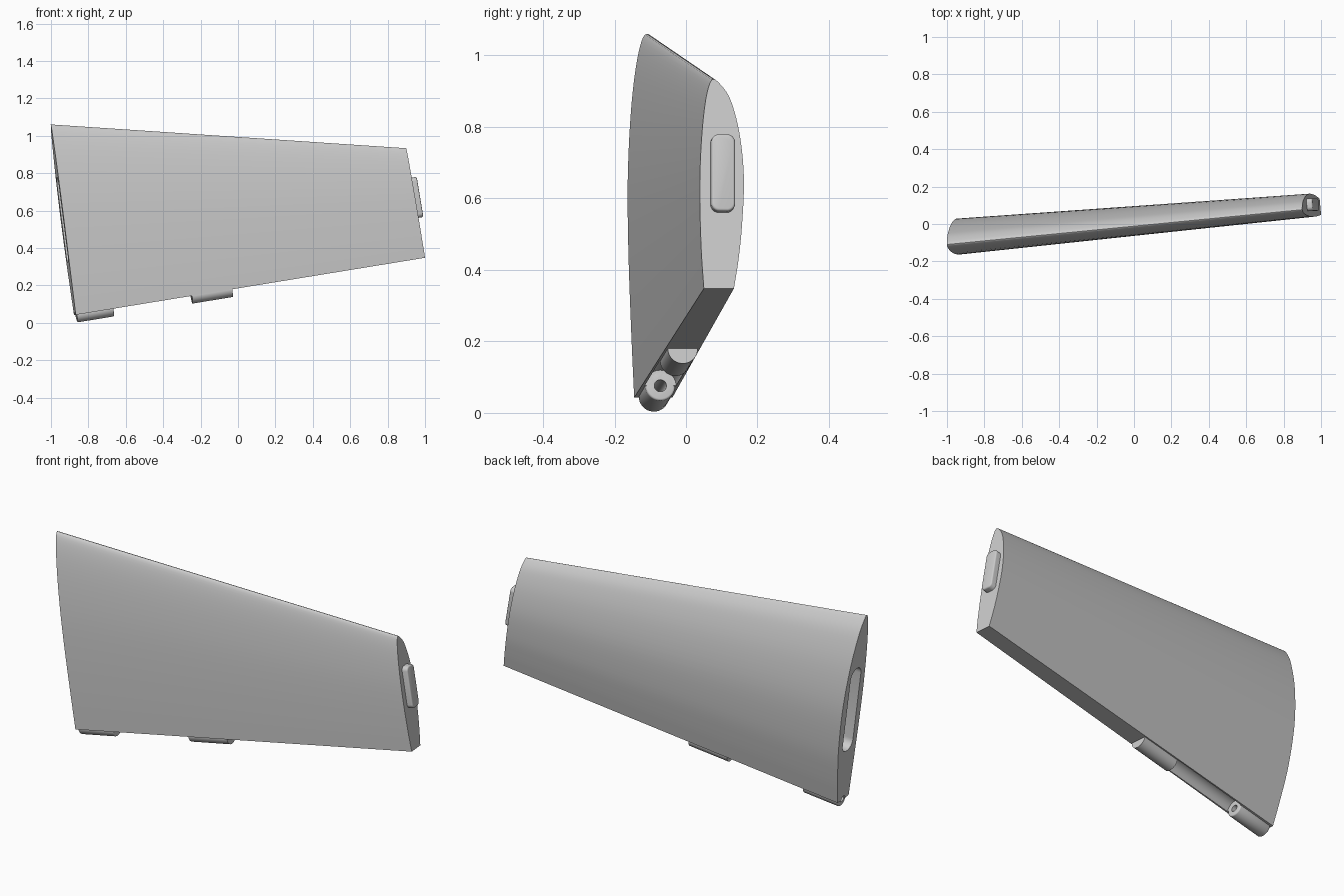
import bpy, bmesh, math
from mathutils import Vector, Matrix

cube = bpy.data.objects.get("Cube")
if cube:
    bpy.data.objects.remove(cube, do_unlink=True)

grey = bpy.data.materials.new("plain grey")
grey.use_nodes = True
colour = (0.6, 0.6, 0.6, 1)
grey.diffuse_color = colour
grey.node_tree.nodes["Principled BSDF"].inputs["Base Color"].default_value = colour


def make_object(name, bm):
    bmesh.ops.recalc_face_normals(bm, faces=bm.faces)
    mesh = bpy.data.meshes.new(name)
    bm.to_mesh(mesh)
    bm.free()
    mesh.materials.append(grey)
    obj = bpy.data.objects.new(name, mesh)
    bpy.context.collection.objects.link(obj)
    return obj


def activate(obj):
    bpy.ops.object.select_all(action='DESELECT')
    obj.select_set(True)
    bpy.context.view_layer.objects.active = obj


def cut(target, cutter, remove=True):
    mod = target.modifiers.new("cut", 'BOOLEAN')
    mod.operation = 'DIFFERENCE'
    mod.solver = 'EXACT'
    mod.object = cutter
    activate(target)
    bpy.ops.object.modifier_apply(modifier=mod.name)
    if remove:
        bpy.data.objects.remove(cutter, do_unlink=True)


def smooth(points, steps=5):
    """Catmull-Rom curve through the points, ends included."""
    pts = [2 * points[0] - points[1]] + points + [2 * points[-1] - points[-2]]
    out = []
    for a, b, c, d in zip(pts, pts[1:], pts[2:], pts[3:]):
        for i in range(steps):
            t = i / steps
            out.append(0.5 * (2 * b + (c - a) * t + (2 * a - 5 * b + 4 * c - d) * t * t
                              + (3 * b - a - 3 * c + d) * t ** 3))
    return out + [points[-1]]


# Airfoil outline: chord fraction, y at the tip, y at the root
OUTLINE = [(1, .05, -.145), (.825, .043, -.153), (.605, .039, -.161), (.4, .04, -.163),
           (.21, .047, -.154), (.07, .058, -.137), (0, .073, -.115), (.02, .095, -.085),
           (.098, .125, -.045), (.26, .15, .002), (.467, .162, .028), (.69, .157, .02),
           (.86, .147, -.008), (1, .134, -.038)]
curve = smooth([Vector(p) for p in OUTLINE])
SKEW = 0.09


def root_point(y, z):
    return Vector((-1 + 0.128 * (1.058 - z) - SKEW * (y + 0.115), y, z))


def tip_point(y, z):
    return Vector((0.9 + 0.168 * (0.932 - z) - SKEW * (y - 0.073), y, z))


# Wing panel: loft between the two sections
bm = bmesh.new()
root = [bm.verts.new(root_point(p.z, 1.058 - 1.015 * p.x)) for p in curve]
tip = [bm.verts.new(tip_point(p.y, 0.932 - 0.584 * p.x)) for p in curve]
for i in range(len(curve)):
    j = (i + 1) % len(curve)
    bm.faces.new((root[i], root[j], tip[j], tip[i]))
bm.faces.new(root)
bm.faces.new(tip)
wing = make_object("wing_panel", bm)


def rounded_block(name, centre, slope, depth, width, height, radius, rim=0):
    """Block with rounded corners lying on a sloped end face."""
    bm = bmesh.new()
    bmesh.ops.create_cube(bm, size=1)
    bmesh.ops.scale(bm, vec=(depth, width, height), verts=bm.verts)
    edges = [e for e in bm.edges if abs(e.verts[0].co.x - e.verts[1].co.x) > depth / 2]
    bmesh.ops.bevel(bm, geom=edges, offset=radius, segments=6, profile=0.5, affect='EDGES')
    if rim:
        edges = [e for e in bm.edges if all(v.co.x > depth / 2 - 0.001 for v in e.verts)]
        bmesh.ops.bevel(bm, geom=edges, offset=rim, segments=3, profile=0.5, affect='EDGES')
    normal = Vector((1, SKEW, slope)).normalized()
    up = Vector((-slope, 0, 1)).normalized()
    side = up.cross(normal)
    turn = Matrix((normal, side, up)).transposed().to_4x4()
    bmesh.ops.transform(bm, matrix=Matrix.Translation(centre) @ turn, verts=bm.verts)
    return make_object(name, bm)


# Tip tab and the matching pocket in the root
tab = rounded_block("tip_tab", tip_point(0.102, 0.668), 0.168, 0.06, 0.067, 0.218, 0.022, 0.007)
pocket = rounded_block("pocket_cutter", root_point(-0.07, 0.55), 0.128, 0.3, 0.1, 0.46, 0.045)
cut(wing, pocket)

# Hinge line along the trailing edge
START = root_point(-0.0915, 0.043)
END = tip_point(0.092, 0.348)
AXIS = (END - START).normalized()


def barrel(name, x0, x1, radius, rim=0):
    """Cylinder on the hinge line between two x positions."""
    a, b = [START + AXIS * ((x - START.x) / AXIS.x) for x in (x0, x1)]
    bm = bmesh.new()
    bmesh.ops.create_cone(bm, cap_ends=True, segments=40, radius1=radius, radius2=radius,
                          depth=(b - a).length)
    if rim:
        edges = [e for e in bm.edges if len(e.link_faces[0].verts) != len(e.link_faces[1].verts)]
        bmesh.ops.bevel(bm, geom=edges, offset=rim, segments=3, profile=0.5, affect='EDGES')
    turn = AXIS.to_track_quat('Z', 'Y').to_matrix().to_4x4()
    bmesh.ops.transform(bm, matrix=Matrix.Translation((a + b) / 2) @ turn, verts=bm.verts)
    return make_object(name, bm)


# Groove between the knuckles, then the knuckles and their pin hole
cut(wing, barrel("groove_cutter", -0.67, -0.25, 0.044))
outer = barrel("outer_knuckle", -0.866, -0.67, 0.042, 0.006)
inner = barrel("inner_knuckle", -0.25, -0.035, 0.042)
pin = barrel("pin_cutter", -0.95, -0.15, 0.017)
cut(wing, pin, remove=False)
cut(outer, pin, remove=False)
cut(inner, pin)

for obj in (wing, tab, outer, inner):
    activate(obj)
    bpy.ops.object.shade_smooth_by_angle(angle=math.radians(35))
